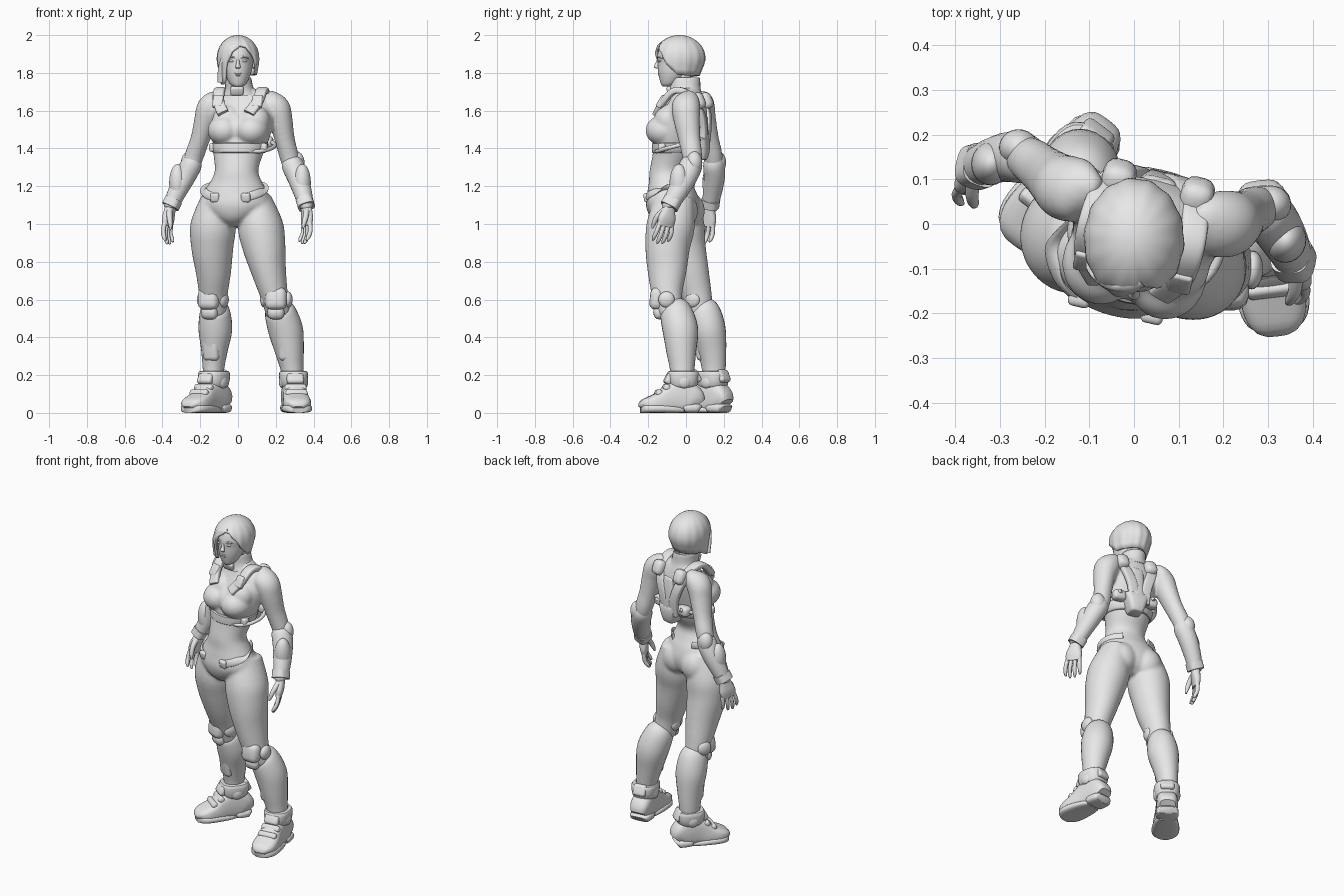
import bpy, bmesh, math
from mathutils import Vector, Matrix

mat = bpy.data.materials.new("plain grey")
mat.diffuse_color = (0.8, 0.8, 0.8, 1)
YAW = math.radians(-13)
U = Vector((math.cos(YAW), math.sin(YAW), 0))     # body sideways
F = Vector((math.sin(YAW), -math.cos(YAW), 0))    # body forward
UP = Vector((0, 0, 1))


def finish(name, bm):
    bmesh.ops.recalc_face_normals(bm, faces=bm.faces)
    me = bpy.data.meshes.new(name)
    bm.to_mesh(me)
    bm.free()
    me.materials.append(mat)
    ob = bpy.data.objects.new(name, me)
    bpy.context.collection.objects.link(ob)
    return ob


def smooth_path(keys, steps):
    """Catmull-Rom through tuples of any length."""
    out, n = [], len(keys)
    for i in range(n - 1):
        p = [keys[max(0, min(n - 1, i + k))] for k in (-1, 0, 1, 2)]
        for s in range(steps):
            t = s / steps
            out.append([0.5 * (2 * b + (c - a) * t + (2 * a - 5 * b + 4 * c - d) * t * t
                               + (3 * b - a - 3 * c + d) * t ** 3) for a, b, c, d in zip(*p)])
    return out + [list(keys[-1])]


def loft(name, rings, side=U, flat=False, sides=24, power=2.0, steps=4, floor=False):
    """Skin through rings (x, y, z, half width, half depth)."""
    pts = smooth_path(rings, steps)
    bm, rows = bmesh.new(), []
    for i, p in enumerate(pts):
        c = Vector(p[:3])
        t = UP if flat else (Vector(pts[min(i + 1, len(pts) - 1)][:3]) - Vector(pts[max(i - 1, 0)][:3])).normalized()
        s = (side - t * side.dot(t)).normalized()
        o = t.cross(s)
        row = []
        for k in range(sides):
            a = 2 * math.pi * k / sides
            ca, sa = math.cos(a), math.sin(a)
            v = c + s * p[3] * math.copysign(abs(ca) ** (2 / power), ca) \
                  + o * p[4] * math.copysign(abs(sa) ** (2 / power), sa)
            if floor:
                v.z = max(v.z, 0)
            row.append(bm.verts.new(v))
        rows.append(row)
    for r, q in zip(rows, rows[1:]):
        for k in range(sides):
            j = (k + 1) % sides
            bm.faces.new((r[k], r[j], q[j], q[k]))
    bm.faces.new(rows[0])
    bm.faces.new(rows[-1])
    return finish(name, bm)


def tube(name, pts, r, r2=None, **kw):
    return loft(name, [tuple(p) + (r, r2 or r) for p in pts], **kw)


def ball(name, c, r, yaw=YAW):
    bm = bmesh.new()
    bmesh.ops.create_uvsphere(bm, u_segments=24, v_segments=14, radius=1, matrix=Matrix.Translation(c)
                              @ Matrix.Rotation(yaw, 4, 'Z') @ Matrix.Diagonal((*r, 1)))
    return finish(name, bm)


def block(name, c, size, yaw=YAW, tilt=0.0, bevel=0.012):
    bm = bmesh.new()
    bmesh.ops.create_cube(bm, size=1, matrix=Matrix.Diagonal((*size, 1)))
    bmesh.ops.bevel(bm, geom=bm.edges[:], offset=bevel, segments=3, profile=0.5, affect='EDGES')
    bm.transform(Matrix.Translation(c) @ Matrix.Rotation(yaw, 4, 'Z') @ Matrix.Rotation(tilt, 4, 'X'))
    return finish(name, bm)


def chest(u, f, z):
    return Vector((0.03, -0.02, z)) + U * u + F * f


# Torso, bust and seat; these are fused with thighs and sleeves below
suit = [loft("torso", [
    (-.015, -.06, .985, .035, .07), (-.015, -.065, 1.03, .12, .12), (-.015, -.07, 1.1, .187, .14),
    (-.015, -.075, 1.17, .17, .127), (-.01, -.085, 1.22, .14, .11), (-.008, -.092, 1.28, .116, .1),
    (0, -.065, 1.36, .13, .112), (.015, -.045, 1.45, .152, .118), (.025, -.025, 1.53, .164, .118),
    (.03, -.005, 1.6, .165, .108), (.028, .005, 1.66, .14, .085), (.02, .005, 1.7, .097, .07),
    (.008, 0, 1.73, .06, .058)], flat=True, sides=36)]
for s in (-1, 1):
    suit.append(ball("bust", chest(.074 * s - .01, .085, 1.495), (.09, .098, .082)))
    suit.append(ball("upper_bust", chest(.07 * s, .06, 1.55), (.085, .075, .08)))
    suit.append(ball("seat", Vector((-.015, -.06, 1.07)) + U * .08 * s - F * .055, (.092, .088, .1)))
suit.append(ball("breastbone", chest(-.005, .075, 1.5), (.07, .082, .085)))
loft("neck", [(.01, .01, 1.68, .06, .06), (0, -.02, 1.74, .05, .055), (0, -.03, 1.8, .05, .055)], flat=True)

# Collar
loft("collar", [(.015, 0, 1.68, .1, .088), (.008, -.004, 1.715, .076, .082), (0, -.008, 1.768, .07, .083),
                (0, -.008, 1.772, .062, .075), (0, -.01, 1.735, .055, .06)], flat=True, steps=3)
block("collar_clasp", (-.005, -.085, 1.705), (.07, .03, .05), 0, .4)

# Head and face
loft("head", [(0, -.102, 1.727, .018, .02), (0, -.09, 1.74, .04, .042), (0, -.074, 1.775, .06, .068),
              (0, -.062, 1.81, .072, .086), (0, -.05, 1.85, .079, .1), (0, -.042, 1.89, .084, .11),
              (0, -.035, 1.94, .08, .1), (0, -.03, 1.975, .055, .07), (0, -.03, 1.987, .01, .01)],
     side=Vector((1, 0, 0)), flat=True, sides=32)
loft("nose", [(0, -.142, 1.88, .006, .008), (0, -.152, 1.85, .009, .01), (0, -.157, 1.832, .014, .013),
              (0, -.148, 1.822, .009, .008)], side=Vector((1, 0, 0)), flat=True, sides=12)
for z, w in ((1.797, .022), (1.788, .018)):
    ball("lip", (0, -.139, z), (w, .009, .005), 0)
for s in (-1, 1):
    ball("eye", (.032 * s, -.137, 1.863), (.015, .01, .007), 0)
    tube("brow", [(.012 * s, -.146, 1.878), (.032 * s, -.142, 1.885), (.055 * s, -.122, 1.878)], .006, sides=8)
    ball("ear", (.082 * s, -.035, 1.85), (.01, .02, .03), 0)

# Hair: a bob whose lower edge follows the hairline; the angle runs from the front
HEM = [(-180, 1.785), (-100, 1.775), (-62, 1.735), (-45, 1.755), (-34, 1.85), (-18, 1.91), (5, 1.945), (25, 1.94),
       (45, 1.9), (62, 1.84), (85, 1.79), (120, 1.785), (180, 1.785)]


def hem(a):
    for (a0, z0), (a1, z1) in zip(HEM, HEM[1:]):
        if a <= a1:
            return z0 + (z1 - z0) * (a - a0) / (a1 - a0)


bm, rows, N, M = bmesh.new(), [], 84, 14
for i in range(1, M + 1):
    row = []
    for k in range(N):
        deg = -180 + 360 * k / N
        a = math.radians(deg)
        z = 2 - (2 - hem(deg)) * (i / M) ** 2
        h = min(1, max(0, (z - 1.88) / .12))
        r = math.sqrt(1 - h * h) - max(0, 1.86 - z) * (1 + min(2, max(0, abs(deg) - 60) / 40))
        r *= 1 + .016 * math.sin(14 * a) * i / M - .05 * math.exp(-((deg - 12) / 7) ** 2)   # strands and parting
        row.append(bm.verts.new((.112 * r * math.sin(a), -.035 - .137 * r * math.cos(a), z)))
    rows.append(row)
top = bm.verts.new((0, -.035, 2))
for k in range(N):
    j = (k + 1) % N
    bm.faces.new((top, rows[0][k], rows[0][j]))
    for r, q in zip(rows, rows[1:]):
        bm.faces.new((r[k], r[j], q[j], q[k]))
finish("hair", bm).modifiers.new("thickness", 'SOLIDIFY').thickness = .014
tube("front_lock", [(.015, -.125, 1.955), (-.03, -.143, 1.935), (-.068, -.128, 1.885), (-.088, -.105, 1.82),
                    (-.09, -.09, 1.75)], .018, .01, sides=12)

# Harness: straps, buckles, rib band and hoses
for s in (-1, 1):
    tube("shoulder_strap", [chest(u * s - .012, f, z) for u, f, z in
         ((.07, .125, 1.585), (.105, .082, 1.645), (.115, .02, 1.705), (.108, -.055, 1.69), (.08, -.113, 1.6),
          (.045, -.125, 1.5), (.035, -.115, 1.4))], .03, .017, power=4)
    block("buckle", chest(.107 * s - .012, .088, 1.648), (.055, .03, .07), tilt=-.55, bevel=.008)
    block("shoulder_pack", chest(.09 * s, -.105, 1.65), (.075, .075, .09), tilt=.4, bevel=.028)
    tube("hose", [chest(u * s, f, z) for u, f, z in ((.04, .125, 1.39), (.11, .11, 1.385), (.16, .05, 1.4),
         (.162, -.03, 1.42), (.1, -.12, 1.45))], .011, sides=10)
    block("rib_clip", chest(.135 * s - .01, .08, 1.405), (.045, .04, .045))
loft("rib_band", [(.005, -.055, 1.375, .13, .112), (.006, -.055, 1.38, .142, .124), (.01, -.05, 1.425, .153, .128),
                  (.012, -.05, 1.43, .142, .116)], flat=True, sides=36, steps=2)
block("back_plate", chest(0, -.1, 1.52), (.09, .07, .22), tilt=.08, bevel=.025)
loft("back_pod", [(*chest(0, -.09, z), w, d) for z, w, d in ((1.34, .035, .035), (1.35, .042, .045),
     (1.4, .06, .055), (1.45, .075, .05), (1.46, .06, .03))], flat=True, power=4, steps=2)
for s in (-1, 1):
    block("back_pouch", chest(.1 * s, -.085, 1.435), (.08, .06, .06), bevel=.02)

# Hip straps with front pouches
for s in (-1, 1):
    pts = []
    for k in range(7):
        a, z = math.radians(28 + 20 * k), 1.14 + .065 * math.sin(k / 6 * math.pi / 2)
        g = .6 * max(0, z - 1.16)
        pts.append(Vector((-.015, -.075, z)) + U * (s * (.178 - g) * math.sin(a)) + F * ((.135 - .6 * g) * math.cos(a)))
    tube("hip_strap", pts, .007, .022, side=F + U * s * .01, sides=12)
    block("hip_pouch", pts[0] - F * .004, (.05, .03, .05), tilt=.2)

# Legs: thigh, shin shell, knee armour, ankle cuff
LEGS = {
    1: ([(.1, -.06, 1.15, .07, .1), (.118, -.08, 1.0, .119, .128), (.138, -.097, .88, .114, .119),
         (.163, -.1, .75, .092, .104), (.19, -.1, .63, .074, .082), (.215, -.08, .52, .065, .065)],
        [(.21, -.075, .57, .06, .06), (.222, -.055, .535, .082, .085), (.252, -.03, .44, .092, .094),
         (.272, -.025, .33, .077, .08), (.287, -.02, .23, .06, .065), (.3, -.02, .12, .05, .055)],
        Vector((.203, -.1, .6)), Vector((.294, -.016, 0)), Vector((.12, -1, 0))),
    -1: ([(-.12, -.04, 1.15, .07, .1), (-.132, -.03, 1.0, .119, .127), (-.136, -.012, .88, .112, .117),
          (-.13, .02, .75, .094, .102), (-.13, .055, .63, .076, .082), (-.125, .08, .52, .065, .065)],
         [(-.125, .075, .57, .06, .06), (-.122, .095, .535, .08, .085), (-.12, .12, .44, .089, .09),
          (-.125, .138, .33, .07, .076), (-.13, .147, .23, .056, .063), (-.13, .145, .12, .05, .055)],
         Vector((-.133, .06, .6)), Vector((-.127, .142, 0)), Vector((-.6, -.8, 0)))}
for s, (thigh, shin, knee, ankle, d) in LEGS.items():
    d.normalize()
    w = Vector((-d.y, d.x, 0))
    yaw = math.atan2(w.y, w.x)
    suit.append(loft("thigh", thigh, sides=28))
    loft("shin_shell", shin, sides=28)
    kyaw = (YAW + yaw) / 2
    kf = Vector((math.sin(kyaw), -math.cos(kyaw), 0))
    kw = Vector((math.cos(kyaw), math.sin(kyaw), 0))
    block("knee_pad", knee + kf * .053 + UP * .005, (.115, .075, .12), kyaw, -.1, .034)
    block("knee_lower_pad", knee + kf * .042 - UP * .07, (.09, .06, .07), kyaw, .2, .028)
    for t in (-1, 1):
        ball("knee_disc", knee + kw * .062 * t, (.024, .043, .043), kyaw)
        ball("ankle_disc", ankle + w * .06 * t + UP * .165, (.018, .035, .035), yaw)
    block("shin_plate", (Vector(shin[2][:3]) + Vector(shin[3][:3])) / 2 + kf * .053, (.09, .05, .22), kyaw, .1, .024)
    # Cuff and flaps
    loft("ankle_cuff", [(ankle.x, ankle.y, z, a, a * 1.1) for z, a in
         ((.13, .055), (.15, .07), (.2, .076), (.22, .07), (.221, .055))], side=w, flat=True, power=2.6, steps=2)
    block("cuff_back_flap", ankle - d * .07 + UP * .195, (.08, .035, .07), yaw, .45, .015)
    block("cuff_front_flap", ankle + d * .075 + UP * .18, (.09, .04, .06), yaw, -.5, .015)
    # Boot, sole and heel: (distance, half width, height)
    for name, prof in (("boot", ((-.078, .045, .09), (-.055, .06, .14), (0, .062, .18), (.06, .063, .16),
                                 (.11, .07, .118), (.165, .073, .092), (.205, .06, .072), (.218, .03, .045))),
                       ("sole", ((.0, .05, .03), (.04, .066, .036), (.11, .078, .045), (.17, .079, .046),
                                 (.208, .064, .048), (.224, .038, .05))),
                       ("heel", ((-.087, .045, .04), (-.074, .062, .05), (-.02, .066, .05), (0, .06, .04)))):
        loft(name, [(*(ankle + d * q + UP * h / 2), hw, h / 2) for q, hw, h in prof], side=w, power=3.2,
             steps=3, floor=True)
    for q in (.09, .13):
        block("boot_strap", ankle + d * q + UP * (.198 - q * .72), (.115, .035, .035), yaw, -.6, .012)

# Arms: sleeve, gauntlet, elbow armour, wrist band, hand
ARMS = {
    1: ([(.13, 0, 1.66, .03, .05), (.165, 0, 1.65, .057, .07), (.203, 0, 1.612, .073, .076),
         (.225, .004, 1.55, .064, .07), (.247, .018, 1.45, .053, .059), (.27, .033, 1.36, .051, .053),
         (.285, .033, 1.3, .045, .045)],
        [(.278, .038, 1.35, .04, .045), (.288, .028, 1.315, .058, .06), (.315, 0, 1.25, .056, .06),
         (.342, -.045, 1.17, .049, .054), (.36, -.085, 1.1, .04, .043), (.363, -.09, 1.085, .03, .033)],
        Vector((.45, -.9, 0)), Vector((.06, -.2, -1))),
    -1: ([(-.08, .06, 1.66, .03, .05), (-.12, .075, 1.65, .057, .07), (-.15, .08, 1.612, .069, .074),
          (-.17, .092, 1.55, .062, .068), (-.2, .117, 1.45, .051, .058), (-.232, .143, 1.36, .051, .051),
          (-.25, .147, 1.3, .045, .045)],
         [(-.232, .143, 1.35, .04, .045), (-.247, .147, 1.315, .056, .056), (-.28, .15, 1.25, .055, .056),
          (-.322, .14, 1.17, .049, .05), (-.354, .127, 1.1, .04, .042), (-.359, .125, 1.085, .03, .033)],
         Vector((-.45, -.85, 0)), Vector((-.2, -.15, -1)))}
for s, (upper, fore, broad, down) in ARMS.items():
    suit.append(loft("sleeve", upper, sides=24))
    loft("gauntlet", fore, sides=24)
    e, m, wr = (Vector(fore[i][:3]) for i in (1, 2, 4))
    ball("elbow_pad", e + U * .015 * s - F * .02 + UP * .01, (.045, .042, .06))
    ball("forearm_plate", (e + wr) / 2 + U * .018 * s + F * .005 + UP * .01, (.045, .05, .1))
    tube("wrist_band", [wr - (wr - m) * .2, wr, wr + (wr - m) * .06], .045, .048, steps=2, power=3)
    down.normalize()
    broad = (broad - down * broad.dot(down)).normalized()
    palm_in = broad.cross(down) if broad.cross(down).x * s < 0 else -broad.cross(down)

    def at(b, l, n):
        return tuple(wr + broad * b + down * l + palm_in * n)
    loft("palm", [at(0, 0, 0) + (.028, .026), at(.002, .03, 0) + (.036, .025), at(.002, .075, 0) + (.049, .023),
                  at(0, .115, .004) + (.045, .017)], side=broad, power=2.6, sides=20)
    for k in range(4):
        b, ln = .036 - .024 * k, (.1, .112, .106, .088)[k]
        loft("finger", [at(b, .1, .002) + (.012, .013), at(b * 1.2, .1 + ln * .5, .006) + (.0115, .012),
                        at(b * 1.25, .1 + ln * .85, .022) + (.01, .011), at(b * 1.2, .1 + ln, .032) + (.004, .005)],
             side=broad, sides=10, steps=3)
    loft("thumb", [at(.02, .03, .008) + (.018, .017), at(.045, .07, .028) + (.015, .015),
                   at(.05, .11, .044) + (.012, .012), at(.048, .138, .052) + (.005, .005)], side=broad, sides=10)

# Fuse the suit parts into one soft body
bm = bmesh.new()
for ob in suit:
    bm.from_mesh(ob.data)
    bpy.data.objects.remove(ob)
body = finish("bodysuit", bm)
rem = body.modifiers.new("fuse", 'REMESH')
rem.mode, rem.voxel_size, rem.use_smooth_shade = 'VOXEL', .008, True
soft = body.modifiers.new("soften", 'SMOOTH')
soft.factor, soft.iterations = .5, 12

# Smooth shading with sharp edges kept
bpy.ops.object.select_all(action='SELECT')
bpy.context.view_layer.objects.active = bpy.context.selected_objects[0]
bpy.ops.object.shade_smooth_by_angle(angle=math.radians(42))
